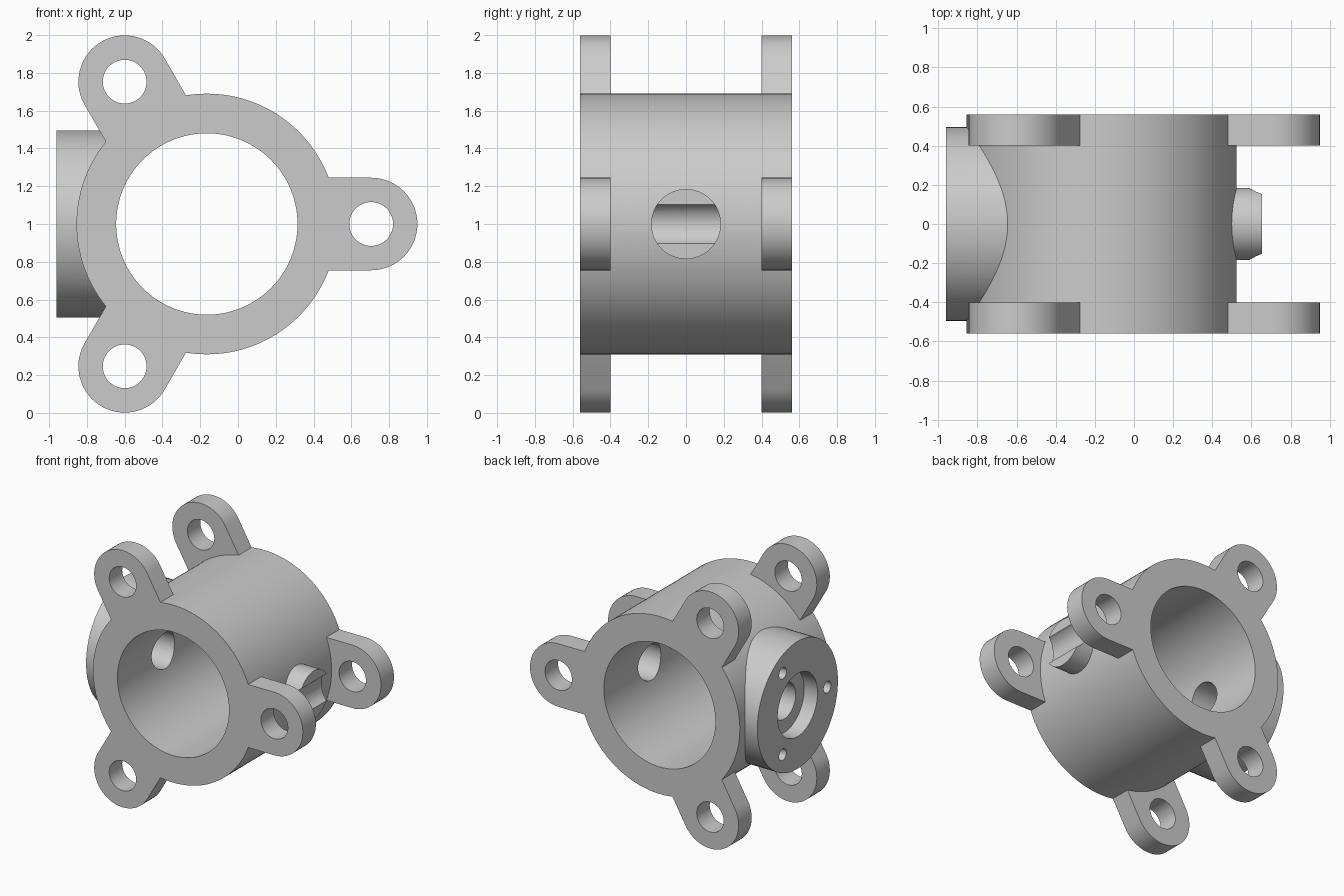
import bpy, bmesh
from math import sin, cos, pi, radians
from mathutils import Matrix, Vector

if "Cube" in bpy.data.objects:
    bpy.data.objects.remove(bpy.data.objects["Cube"])

CX, CZ = -0.165, 1.0      # main bore axis runs along y through here
LUG_DIST, LUG_R = 0.87, 0.245
HALF = 0.56


def make_object(name, bm):
    bmesh.ops.recalc_face_normals(bm, faces=bm.faces)
    mesh = bpy.data.meshes.new(name)
    bm.to_mesh(mesh)
    bm.free()
    obj = bpy.data.objects.new(name, mesh)
    bpy.context.collection.objects.link(obj)
    return obj


def cylinder(name, axis, radius, start, end, a, z, sides=64):
    """Cylinder along x (a = its y) or along y (a = its x)."""
    mid = (start + end) / 2
    if axis == 'X':
        mat = Matrix.Translation((mid, a, z)) @ Matrix.Rotation(pi / 2, 4, 'Y')
    else:
        mat = Matrix.Translation((a, mid, z)) @ Matrix.Rotation(pi / 2, 4, 'X')
    bm = bmesh.new()
    bmesh.ops.create_cone(bm, cap_ends=True, segments=sides, radius1=radius,
                          radius2=radius, depth=end - start, matrix=mat)
    return make_object(name, bm)


def lug(name, angle, y0, y1, steps=32):
    """Round-ended ear pointing out from the bore axis."""
    outline = [(0.56, -LUG_R)]
    for i in range(steps + 1):
        t = -pi / 2 + pi * i / steps
        outline.append((LUG_DIST + LUG_R * cos(t), LUG_R * sin(t)))
    outline.append((0.56, LUG_R))
    c, s = cos(angle), sin(angle)
    bm = bmesh.new()
    face = bm.faces.new([bm.verts.new((CX + u * c - v * s, y0, CZ + u * s + v * c))
                         for u, v in outline])
    ext = bmesh.ops.extrude_face_region(bm, geom=[face])
    verts = [g for g in ext['geom'] if isinstance(g, bmesh.types.BMVert)]
    bmesh.ops.translate(bm, verts=verts, vec=Vector((0, y1 - y0, 0)))
    return make_object(name, bm)


def combine(target, tool, operation):
    mod = target.modifiers.new(operation.lower(), 'BOOLEAN')
    mod.operation, mod.object, mod.solver = operation, tool, 'EXACT'
    bpy.context.view_layer.objects.active = target
    bpy.ops.object.modifier_apply(modifier=mod.name)
    bpy.data.objects.remove(tool)


# Main barrel with the side flange and small round boss
body = cylinder("housing_body", 'Y', 0.69, -HALF, HALF, CX, CZ, 128)
combine(body, cylinder("side_flange", 'X', 0.495, -0.96, -0.60, 0, CZ, 96), 'UNION')
combine(body, cylinder("boss", 'X', 0.185, 0.40, 0.655, 0, CZ), 'UNION')

# Three mounting lugs at each end
angles = [radians(d) for d in (0, 120, 240)]
for a in angles:
    for y0, y1 in ((-HALF, -0.40), (0.40, HALF)):
        combine(body, lug("mounting_lug", a, y0, y1), 'UNION')

# Main bore, lug holes, flange recess, port and blind boss hole
cuts = [cylinder("bore_cut", 'Y', 0.48, -0.8, 0.8, CX, CZ, 128),
        cylinder("recess_cut", 'X', 0.245, -1.1, -0.845, 0, CZ),
        cylinder("port_cut", 'X', 0.14, -1.1, 0.55, 0, CZ)]
for a in angles:
    cuts.append(cylinder("lug_hole_cut", 'Y', 0.116, -0.8, 0.8,
                         CX + LUG_DIST * cos(a), CZ + LUG_DIST * sin(a), 48))
    # Blind bolt holes in the flange face
    cuts.append(cylinder("bolt_hole_cut", 'X', 0.045, -1.1, -0.81,
                         -0.365 * cos(a), CZ + 0.365 * sin(a), 24))
for cut in cuts:
    combine(body, cut, 'DIFFERENCE')

bpy.ops.object.select_all(action='DESELECT')
body.select_set(True)
bpy.context.view_layer.objects.active = body
bpy.ops.object.shade_smooth_by_angle(angle=radians(30))
